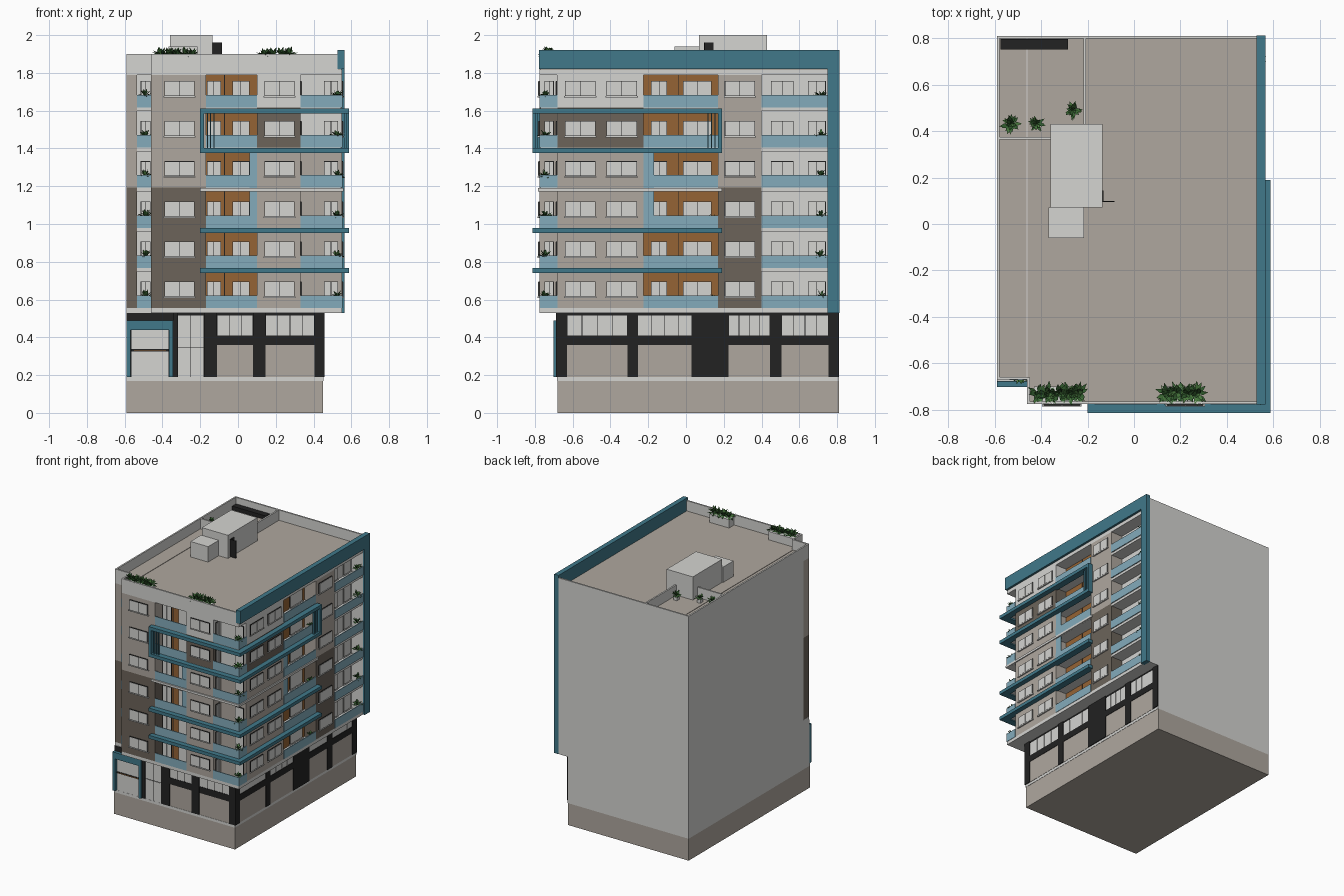
import bpy, bmesh, math, random
from mathutils import Vector

random.seed(4)

COLOURS = {
    "light_plaster": (0.66, 0.66, 0.64), "taupe_plaster": (0.43, 0.39, 0.345),
    "dark_taupe": (0.15, 0.127, 0.102), "wood_brown": (0.30, 0.125, 0.035),
    "petrol_blue": (0.052, 0.19, 0.255), "rail_glass": (0.23, 0.41, 0.50),
    "black_metal": (0.016, 0.016, 0.016), "leaf_green": (0.035, 0.12, 0.03),
    "pale_leaf": (0.07, 0.20, 0.05),
}
MATS = {}
for n, c in COLOURS.items():
    MATS[n] = bpy.data.materials.new(n)
    MATS[n].diffuse_color = (*c, 1)
WHITE, TAUPE, DARK, WOOD = "light_plaster", "taupe_plaster", "dark_taupe", "wood_brown"
BLUE, GLASS, BLACK, LEAF, PALE = "petrol_blue", "rail_glass", "black_metal", "leaf_green", "pale_leaf"

parts = {}  # (part name, material) -> bmesh


def mesh_for(part, mat):
    return parts.setdefault((part, mat), bmesh.new())


def box(part, mat, x0, x1, y0, y1, z0, z1):
    bm = mesh_for(part, mat)
    vs = bmesh.ops.create_cube(bm, size=1)["verts"]
    for v in vs:
        v.co = ((x0 + x1) / 2 + v.co.x * (x1 - x0), (y0 + y1) / 2 + v.co.y * (y1 - y0),
                (z0 + z1) / 2 + v.co.z * (z1 - z0))


def plate(part, mat, face, u0, u1, z0, z1, plane, t):
    """Thin slab on a wall: 'F' faces -y, 'R' faces +x."""
    if face == "F":
        box(part, mat, u0, u1, plane - t, plane + 0.002, z0, z1)
    else:
        box(part, mat, plane - 0.002, plane + t, u0, u1, z0, z1)


def window(face, u0, u1, z0, z1, plane, panes=2):
    plate("window_frames", BLACK, face, u0, u1, z0, z1, plane, 0.006)
    w = (u1 - u0 - 0.003) / panes
    for i in range(panes):
        a = u0 + 0.003 + i * w
        plate("window_panes", WHITE, face, a, a + w - 0.003, z0 + 0.003, z1 - 0.003, plane, 0.008)
    plate("window_sills", WHITE, face, u0 - 0.005, u1 + 0.005, z0 - 0.007, z0, plane, 0.01)


def plant(x, y, z, r, n=22, part="balcony_plants"):
    for i in range(n):
        bm = mesh_for(part, PALE if i % 4 == 0 else LEAF)
        a, e = random.uniform(0, math.tau), random.uniform(-0.1, 1.3)
        d = Vector((math.cos(a) * math.cos(e), math.sin(a) * math.cos(e), math.sin(e)))
        side = Vector((-math.sin(a), math.cos(a), 0)) * r * 0.16
        o, ln = Vector((x, y, z)), r * random.uniform(0.7, 1.1)
        mid = o + d * ln * 0.55 + Vector((0, 0, r * 0.1))
        bm.faces.new([bm.verts.new(p) for p in (o, mid - side, o + d * ln, mid + side)])


# Plinth and ground floor
box("plinth", TAUPE, -0.59, 0.45, -0.68, 0.81, 0, 0.17)
box("plinth_cap", WHITE, -0.59, 0.452, -0.682, 0.81, 0.17, 0.19)
box("ground_floor", WHITE, -0.59, 0.45, -0.675, 0.81, 0.19, 0.53)
plate("shopfront_backing", BLACK, "F", -0.589, 0.45, 0.19, 0.53, -0.675, 0.002)
plate("shopfront_backing", BLACK, "R", -0.677, 0.809, 0.19, 0.53, 0.448, 0.003)


def shop_bay(face, u0, u1, plane):
    plate("shopfront_panels", TAUPE, face, u0, u1, 0.19, 0.36, plane, 0.005)
    n = 4 if face == "R" else max(3, round((u1 - u0) / 0.065))
    w = (u1 - u0) / n
    for i in range(n):
        plate("shopfront_panes", WHITE, face, u0 + i * w + 0.002, u0 + (i + 1) * w - 0.002,
              0.41, 0.515, plane, 0.005)
    plate("shopfront_beams", BLACK, face, u0, u1, 0.36, 0.41, plane, 0.008)


for u0, u1 in ((-0.11, 0.08), (0.145, 0.405)):
    shop_bay("F", u0, u1, -0.675)
for u0, u1 in ((-0.63, -0.31), (-0.255, 0.03), (0.225, 0.445), (0.505, 0.755)):
    shop_bay("R", u0, u1, 0.449)
for u0, u1 in ((-0.345, -0.32), (-0.18, -0.11), (0.08, 0.145), (0.405, 0.455)):
    plate("shopfront_columns", BLACK, "F", u0, u1, 0.19, 0.53, -0.675, 0.012)
for u0, u1 in ((-0.687, -0.63), (-0.31, -0.255), (0.03, 0.225), (0.445, 0.505), (0.755, 0.809)):
    plate("shopfront_columns", BLACK, "R", u0, u1, 0.19, 0.53, 0.449, 0.009)

# Entrance: glazed side light, door and blue portal
for u0, u1 in ((-0.318, -0.252), (-0.248, -0.182)):
    for z0, z1 in ((0.19, 0.345), (0.35, 0.515)):
        plate("entrance_glazing", WHITE, "F", u0, u1, z0, z1, -0.675, 0.006)
plate("entrance_door", WHITE, "F", -0.565, -0.368, 0.19, 0.44, -0.675, 0.006)
plate("door_bar", BLACK, "F", -0.565, -0.368, 0.325, 0.337, -0.675, 0.01)
plate("door_bar_trim", WOOD, "F", -0.55, -0.38, 0.329, 0.333, -0.675, 0.012)
for u0, u1, z0 in ((-0.59, -0.568, 0.19), (-0.366, -0.345, 0.19), (-0.568, -0.366, 0.44)):
    plate("entrance_portal", BLUE, "F", u0, u1, z0, 0.49, -0.675, 0.026)

# Upper core, transfer slab and roof
box("overhang_slab", WHITE, -0.46, 0.55, -0.775, 0.81, 0.53, 0.555)
box("overhang_slab", WHITE, -0.59, -0.46, -0.67, 0.81, 0.53, 0.555)
box("upper_core", WHITE, -0.46, 0.45, -0.68, 0.81, 0.555, 1.79)
box("upper_core", WHITE, -0.59, -0.46, -0.60, 0.81, 0.555, 1.79)
box("upper_core", WHITE, 0.45, 0.55, 0.75, 0.81, 0.555, 1.79)
for x0, x1, y0 in ((-0.46, 0.55, -0.775), (-0.59, -0.46, -0.67)):
    box("roof_slab", WHITE, x0, x1, y0, 0.81, 1.79, 1.815)
    box("roof_deck", TAUPE, x0 + 0.002, x1 - 0.002, y0 + 0.002, 0.808, 1.815, 1.82)
    box("parapet", WHITE, x0, min(x1, 0.53), y0, y0 + 0.012, 1.815, 1.90)
box("parapet", WHITE, -0.59, -0.578, -0.67, 0.81, 1.815, 1.90)
box("parapet", WHITE, -0.59, 0.53, 0.798, 0.81, 1.815, 1.90)
box("parapet", WHITE, -0.46, -0.448, -0.775, -0.66, 1.815, 1.90)
box("blue_parapet", BLUE, 0.528, 0.565, -0.777, 0.812, 1.82, 1.92)
box("blue_fin", BLUE, 0.53, 0.565, 0.75, 0.812, 0.53, 1.82)

# Six repeated storeys
for k in range(6):
    b = 0.555 + 0.2125 * k
    top = min(b + 0.2125, 1.79)
    w0, w1 = b + 0.06, b + 0.14
    left = DARK if k < 3 else TAUPE
    corner = TAUPE if k < 4 else (DARK if k == 4 else WHITE)
    # projecting wall bays
    box("front_left_bay", left, -0.46, -0.17, -0.775, -0.68, b, top)
    box("left_end_wall", left, -0.589, -0.535, -0.67, -0.60, b, top)
    box("front_right_bay", corner, 0.10, 0.33, -0.775, -0.68, b, top)
    box("side_front_bay", corner, 0.45, 0.55, -0.68, -0.225, b, top)
    box("side_rear_bay", left, 0.45, 0.55, 0.17, 0.40, b, top)
    # recessed wall linings
    plate("recess_lining", WOOD, "F", -0.17, 0.10, b, top, -0.68, 0.004)
    plate("recess_lining", WOOD, "R", -0.225, 0.17, b, top, 0.45, 0.004)
    plate("corner_lining", TAUPE if k < 4 else WHITE, "F", 0.33, 0.549, b, top, -0.68, 0.003)
    plate("lining_joint", BLACK, "F", -0.073, -0.07, b, top, -0.68, 0.006)
    plate("lining_joint", BLACK, "R", -0.043, -0.04, b, top, 0.45, 0.006)
    # balcony floors
    if k:
        box("balcony_slabs", WHITE, -0.17, 0.546, -0.771, -0.68, b - 0.02, b)
        box("balcony_slabs", WHITE, 0.45, 0.546, -0.771, 0.75, b - 0.02, b)
        box("balcony_slabs", WHITE, -0.535, -0.46, -0.668, -0.60, b - 0.02, b)
    # glass rails
    for u0, u1, p in ((-0.17, 0.10, -0.772), (0.33, 0.553, -0.772), (-0.535, -0.46, -0.668)):
        plate("glass_rails", GLASS, "F", u0, u1, b, b + 0.066, p, 0.004)
    for u0, u1 in ((-0.775, -0.68), (-0.225, 0.17), (0.40, 0.75)):
        plate("glass_rails", GLASS, "R", u0, u1, b, b + 0.066, 0.549, 0.004)
    # windows and balcony doors
    window("F", -0.39, -0.23, w0, w1, -0.775)
    window("F", 0.14, 0.30, w0, w1, -0.775)
    for u0, u1 in ((-0.64, -0.48), (-0.42, -0.26), (0.205, 0.365)):
        window("R", u0, u1, w0, w1, 0.55)
    window("F", -0.165, -0.09, b + 0.01, w1, -0.684)
    window("F", -0.03, 0.06, b + 0.01, w1, -0.684)
    window("F", 0.455, 0.53, b + 0.01, w1, -0.683)
    window("F", -0.515, -0.463, b + 0.01, w1, -0.60)
    window("R", -0.75, -0.70, b + 0.01, w1, 0.33)
    window("R", -0.185, -0.10, b + 0.01, w1, 0.454)
    window("R", -0.015, 0.135, b + 0.01, w1, 0.454)
    window("R", 0.45, 0.57, b + 0.01, w1, 0.45)
    window("R", 0.645, 0.74, b + 0.01, w1, 0.45)
    # potted greenery
    for x, y in ((0.525, -0.745), (0.525, 0.715), (-0.49, -0.645)):
        plant(x, y, b + 0.055, 0.045)
    if k % 2 == 0:
        plant(0.525, 0.14, b + 0.04, 0.035)


# Blue bands wrapping the corner, with the framed fifth storey
def wrap_band(part, mat, z0, z1, out=0.035):
    box(part, mat, -0.20, 0.55 + out, -0.775 - out, -0.76, z0, z1)
    box(part, mat, 0.535, 0.55 + out, -0.775 - out, 0.19, z0, z1)


for z0 in (0.74, 0.952, 1.376, 1.585):
    wrap_band("blue_bands", BLUE, z0, z0 + 0.026, 0.038)
wrap_band("white_band", WHITE, 1.173, 1.19, 0.008)
box("frame_posts", BLUE, -0.20, -0.18, -0.813, -0.775, 1.40, 1.59)
box("frame_posts", BLUE, 0.55, 0.588, 0.17, 0.19, 1.40, 1.59)
for i in range(3):
    d = 0.018 * i
    box("frame_louvres", BLUE, -0.165 + d, -0.16 + d, -0.80, -0.785, 1.40, 1.59)
    box("frame_louvres", BLUE, 0.56, 0.575, 0.15 - d, 0.155 - d, 1.40, 1.59)
plate("glass_screens", GLASS, "F", 0.06, 0.10, 0.98, 1.376, -0.768, 0.004)
plate("glass_screens", GLASS, "R", -0.225, -0.17, 0.98, 1.376, 0.545, 0.003)

# Roof-top stair house, terrace walls and greenery
box("stair_house", WHITE, -0.36, -0.135, 0.07, 0.43, 1.82, 2.0)
box("stair_annex", WHITE, -0.367, -0.215, -0.06, 0.07, 1.82, 1.94)
plate("stair_doorway", BLACK, "R", 0.10, 0.145, 1.82, 1.96, -0.135, 0.004)
box("open_door", BLACK, -0.135, -0.085, 0.094, 0.10, 1.825, 1.96)
box("terrace_walls", WHITE, -0.578, -0.36, 0.363, 0.375, 1.82, 1.90)
box("terrace_walls", WHITE, -0.218, -0.206, 0.43, 0.798, 1.82, 1.90)
box("terrace_bench", BLACK, -0.575, -0.285, 0.75, 0.797, 1.82, 1.85)
for x0, x1, n in ((-0.43, -0.22, 5), (0.12, 0.29, 4)):
    box("roof_planters", WHITE, x0, x1, -0.763, -0.70, 1.82, 1.885)
    for i in range(n):
        plant(x0 + 0.02 + (x1 - x0 - 0.04) * i / (n - 1), -0.73, 1.885, 0.055, 34, "roof_plants")
for x, y, r in ((-0.53, 0.43, 0.05), (-0.42, 0.43, 0.04), (-0.26, 0.49, 0.045)):
    box("terrace_pots", WHITE, x - 0.015, x + 0.015, y - 0.015, y + 0.015, 1.82, 1.85)
    plant(x, y, 1.85, r, 30, "terrace_plants")

# Turn every gathered part into an object
for (part, mat), bm in parts.items():
    me = bpy.data.meshes.new(part)
    bm.to_mesh(me)
    bm.free()
    me.materials.append(MATS[mat])
    bpy.context.collection.objects.link(bpy.data.objects.new(part, me))
